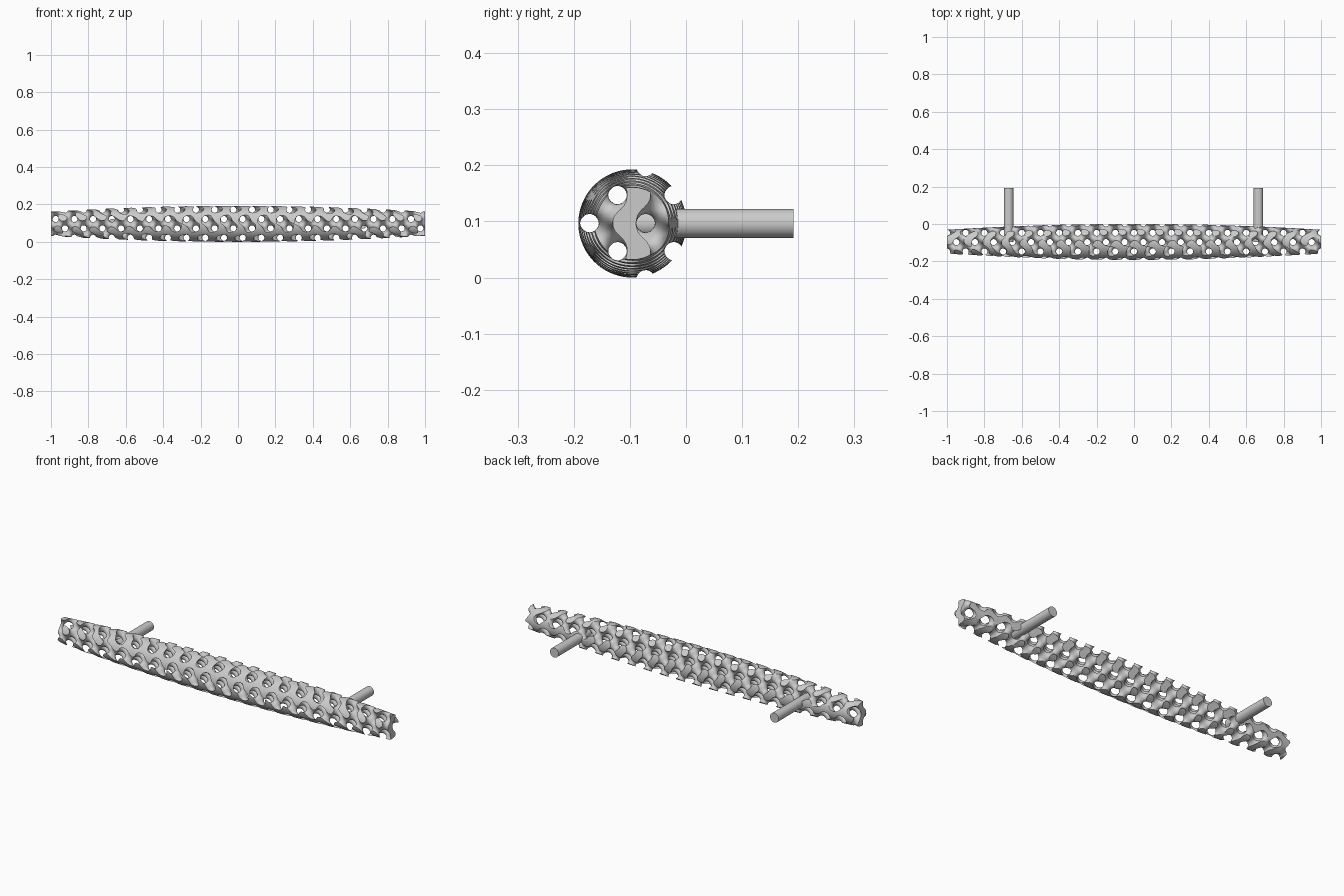
import bpy, math
from math import sin, cos, pi

if "Cube" in bpy.data.objects:
    bpy.data.objects.remove(bpy.data.objects["Cube"])

L = 0.1                      # lattice period
CELLS = 14                   # samples per period
H = L / CELLS
NX, M = 287, 33              # grid points along the bar / across it
AY, AZ = -0.0955, 0.0965     # bar axis
LEVEL = -0.35                # lattice thickness threshold
W = 2 * pi / L
ORIGIN = (0.025, 0.003, -0.003)                       # lattice phase
START = (-(NX - 1) / 2 * H, AY - (M - 1) / 2 * H, AZ - (M - 1) / 2 * H)


def make_object(name, verts, faces):
    me = bpy.data.meshes.new(name)
    me.from_pydata(verts, [], faces)
    me.update()
    ob = bpy.data.objects.new(name, me)
    bpy.context.collection.objects.link(ob)
    return ob


def smooth(ob, degrees):
    ob.data.shade_smooth()
    ob.data.set_sharp_from_angle(angle=math.radians(degrees))


def project(p):
    """Newton steps that pull a point onto the gyroid surface."""
    for _ in range(3):
        a, b, c = (W * (p[i] - ORIGIN[i]) for i in range(3))
        f = sin(a) * cos(b) + sin(b) * cos(c) + sin(c) * cos(a) - LEVEL
        g = (cos(a) * cos(b) - sin(c) * sin(a),
             cos(b) * cos(c) - sin(a) * sin(b),
             cos(c) * cos(a) - sin(b) * sin(c))
        t = f / (W * max(sum(q * q for q in g), 0.2))
        p = [p[i] - t * g[i] for i in range(3)]
    return p


def gyroid_block():
    """Surface-net mesh of one gyroid labyrinth inside a long box."""
    counts = (NX, M, M)
    tables = []
    for ax in range(3):
        ang = [W * (START[ax] + i * H - ORIGIN[ax]) for i in range(counts[ax])]
        tables.append([(sin(t), cos(t)) for t in ang])
    tx, ty, tz = tables
    inside = bytearray(NX * M * M)
    for i in range(1, NX - 1):
        sx, cx = tx[i]
        for j in range(1, M - 1):
            sy, cy = ty[j]
            base = (i * M + j) * M
            for k in range(1, M - 1):
                sz, cz = tz[k]
                inside[base + k] = sx * cy + sy * cz + sz * cx < LEVEL
    stride = (M * M, M, 1)
    verts, faces, index = [], [], {}

    def vert(cell):
        if cell not in index:
            ijk = (cell // (M * M), cell // M % M, cell % M)
            p = [START[a] + (ijk[a] + 0.5) * H for a in range(3)]
            if all(0 < ijk[a] < counts[a] - 2 for a in range(3)):
                p = project(p)
            index[cell] = len(verts)
            verts.append(p)
        return index[cell]

    for p in range(len(inside) - M * M):
        s = inside[p]
        for a in range(3):
            if inside[p + stride[a]] != s:
                b, c = stride[(a + 1) % 3], stride[(a + 2) % 3]
                quad = [vert(q) for q in (p - b - c, p - c, p, p - b)]
                faces.append(quad if s else quad[::-1])
    return make_object("lattice_bar", verts, faces)


def barrel(rings=40, sides=72):
    """Bar envelope: round, fullest in the middle, flat ends."""
    verts, faces = [], []
    for r in range(rings + 1):
        x = -1 + 2 * r / rings
        rad = 0.0965 - 0.032 * x * x
        for s in range(sides):
            t = 2 * pi * s / sides
            verts.append((x, AY + rad * cos(t), AZ + rad * sin(t)))
    for r in range(rings):
        for s in range(sides):
            n = (s + 1) % sides
            a, b = r * sides, (r + 1) * sides
            faces.append((a + s, a + n, b + n, b + s))
    faces.append(tuple(range(sides))[::-1])
    faces.append(tuple(range(rings * sides, (rings + 1) * sides)))
    return make_object("bar_envelope", verts, faces)


# Lattice bar: gyroid trimmed by the barrel envelope
bar = gyroid_block()
envelope = barrel()
trim = bar.modifiers.new("trim", 'BOOLEAN')
trim.operation = 'INTERSECT'
trim.object = envelope
for solver in ('MANIFOLD', 'EXACT'):
    trim.solver = solver
    bpy.context.view_layer.update()
    result = bpy.data.meshes.new_from_object(
        bar.evaluated_get(bpy.context.evaluated_depsgraph_get()))
    xs = [v.co.x for v in result.vertices]
    if len(xs) > 5000 and max(xs) < 1.005:
        break
bar.modifiers.clear()
bar.data = result
bpy.data.objects.remove(envelope)
smooth(bar, 35)

# Two round mounting posts running back from the bar axis
for side, x in (("left", -0.67), ("right", 0.665)):
    y0, y1 = AY, 0.1915
    bpy.ops.mesh.primitive_cylinder_add(
        vertices=48, radius=0.026, depth=y1 - y0,
        location=(x, (y0 + y1) / 2, AZ), rotation=(pi / 2, 0, 0))
    post = bpy.context.object
    post.name = side + "_mounting_post"
    smooth(post, 35)
